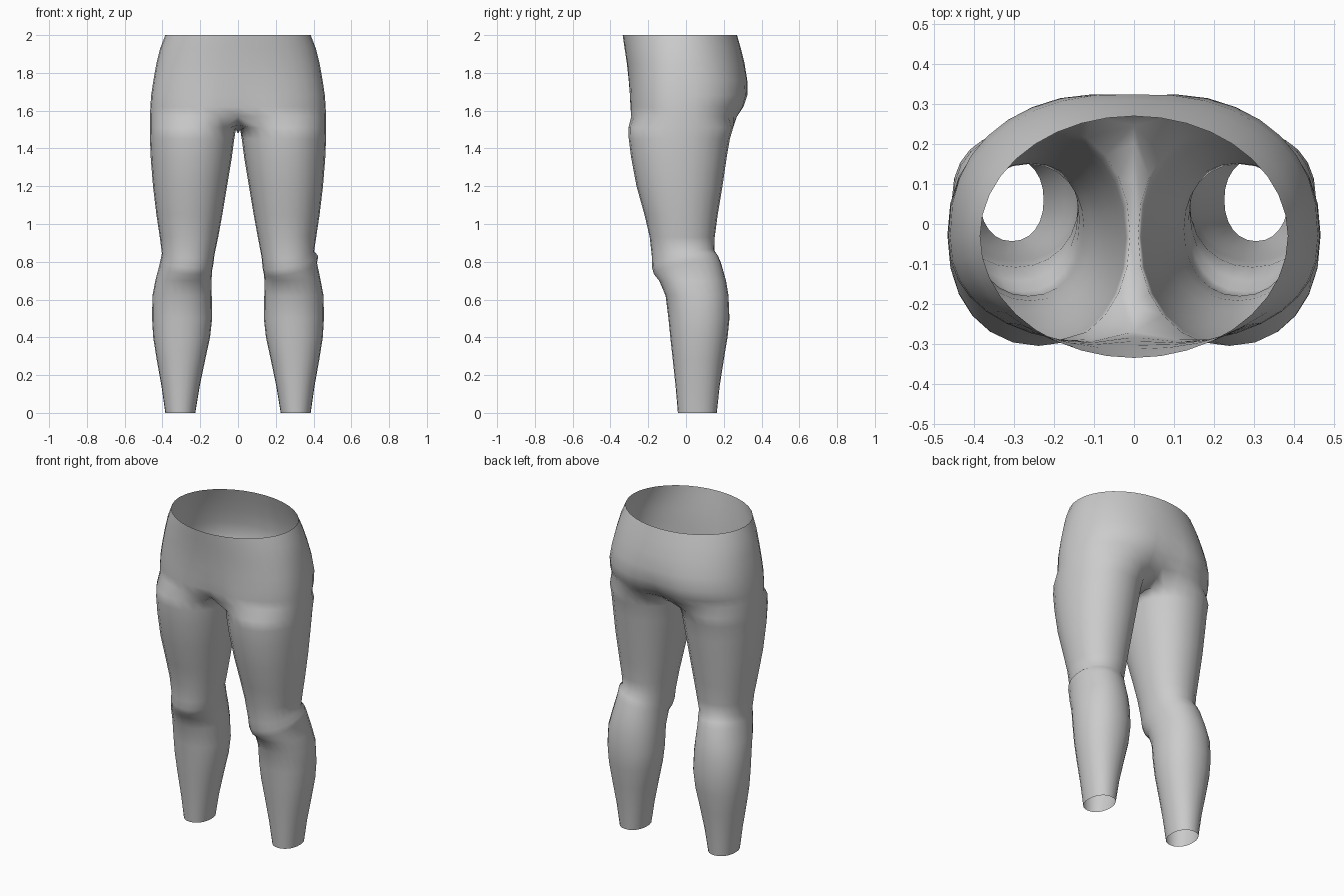
import bpy, bmesh, math

if "Cube" in bpy.data.objects:
    bpy.data.objects.remove(bpy.data.objects["Cube"])

N = 24            # points round one leg
ARC = 19          # of which these continue up into the torso half

# torso half rings: z, half width, front y, back y, squareness, centre dent
TORSO = [
    (2.00, .385, -.335, .27, 1.0, 0), (1.93, .412, -.325, .29, .96, 0),
    (1.85, .432, -.313, .31, .92, 0), (1.76, .448, -.306, .328, .87, .01),
    (1.68, .460, -.304, .334, .85, .04), (1.62, .464, -.305, .318, .85, .08),
]
CROTCH = (1.57, .466, -.305, .288, .86, .13)

# leg rings: z, inner x, outer x, front y, back y, sideways tilt, back tilt
LEG = [
    (1.51, .010, .467, -.305, .250, 0, 0), (1.45, .020, .466, -.303, .232, 0, 0),
    (1.35, .033, .462, -.290, .215, 0, 0), (1.20, .058, .450, -.262, .193, 0, 0),
    (1.05, .083, .432, -.220, .168, 0, 0), (.93, .105, .414, -.192, .152, 0, 0),
    (.84, .125, .403, -.180, .150, .01, .02), (.80, .130, .410, -.180, .170, .02, .03),
    (.765, .137, .418, -.170, .185, .02, .03), (.70, .140, .438, -.142, .212, 0, 0),
    (.62, .139, .453, -.108, .225, 0, 0), (.50, .137, .455, -.093, .230, 0, 0),
    (.40, .148, .449, -.083, .220, 0, 0), (.28, .174, .430, -.070, .200, 0, 0),
    (.14, .203, .405, -.055, .178, 0, 0), (0, .226, .385, -.043, .163, 0, 0),
]


def spow(v, e):
    return math.copysign(abs(v) ** e, v)


def torso_ring(z, w, yf, yb, e, dent):
    cy, hy, pts = -.03, 0, []
    for i in range(ARC):
        a = math.pi * (i / (ARC - 1) - .5)
        hy = cy - yf if a < 0 else yb - cy
        x = 0 if i in (0, ARC - 1) else w * spow(math.cos(a), e)
        y = cy + hy * spow(math.sin(a), e) * (1 - dent * math.exp(-(x / .1) ** 2))
        pts.append((x, y, z))
    return pts


def leg_ring(z, xi, xo, yf, yb, tx, ty, fold):
    cx, cy, hx, hy = (xi + xo) / 2, (yf + yb) / 2, (xo - xi) / 2, (yb - yf) / 2
    pts = []
    for i in range(N):
        a = math.radians(-135 + 15 * i)
        c, s = spow(math.cos(a), .93), spow(math.sin(a), .93)
        lip = .015 * max(0, c) ** 4 if fold and tx == .02 and z > .78 else 0
        pts.append((cx + hx * c + lip, cy + hy * s,
                    z + tx * c * (1.5 if fold else .5) + ty * s))
    return pts


bm = bmesh.new()


def build_side(side):
    def ring(pts):
        return [bm.verts.new((side * x, y, z)) for x, y, z in pts]

    def bridge(a, b, closed):
        n = len(b)
        for i in range(n if closed else ARC - 1):
            j = (i + 1) % n
            f = [a[i], b[i], b[j], a[j]]
            bm.faces.new(f if side > 0 else f[::-1])

    # half of the seat and waist
    rings = [ring(torso_ring(*t)) for t in TORSO]
    # ring that follows the hip outside and the crotch seam inside
    seam = [(0, .20, 1.525), (0, .11, 1.49), (0, 0, 1.478), (0, -.11, 1.49), (0, -.20, 1.525)]
    crotch = ring(torso_ring(*CROTCH) + seam)
    for a, b in zip(rings, rings[1:]):
        bridge(a, b, False)
    for i in range(ARC - 1):
        f = [rings[-1][i], crotch[i], crotch[i + 1], rings[-1][i + 1]]
        bm.faces.new(f if side > 0 else f[::-1])
    # leg tube, open at the ankle
    legs = [crotch] + [ring(leg_ring(*r, fold=side > 0)) for r in LEG]
    for a, b in zip(legs, legs[1:]):
        bridge(a, b, True)


for side in (1, -1):
    build_side(side)
bmesh.ops.remove_doubles(bm, verts=bm.verts, dist=1e-4)

# one continuous smooth garment
mesh = bpy.data.meshes.new("leggings")
bm.to_mesh(mesh)
bm.free()
for p in mesh.polygons:
    p.use_smooth = True
leggings = bpy.data.objects.new("leggings", mesh)
bpy.context.collection.objects.link(leggings)
